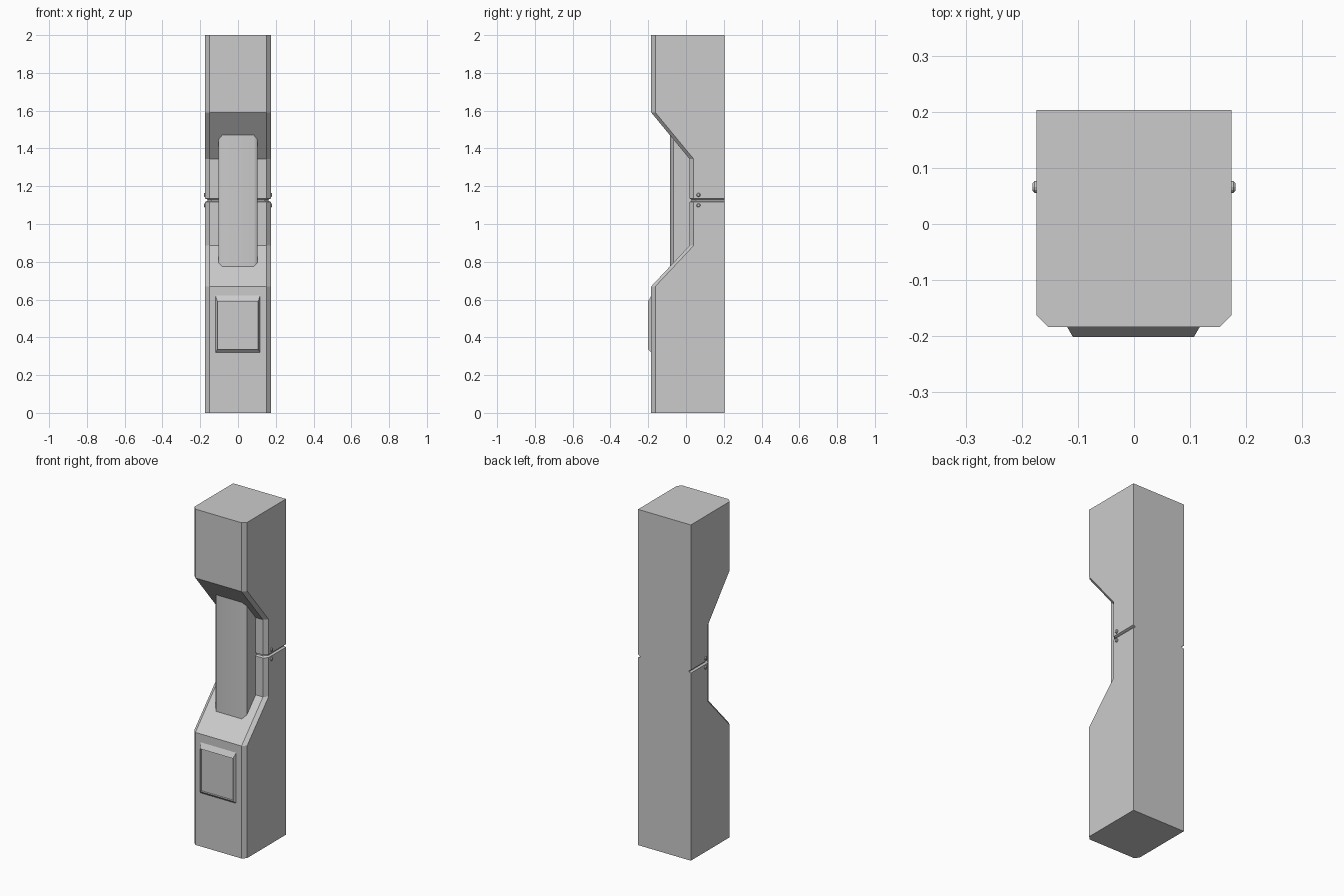
import bpy, bmesh, math
from mathutils import Matrix

if "Cube" in bpy.data.objects:
    bpy.data.objects.remove(bpy.data.objects["Cube"])

HALF, BACK, CHAMFER = 0.174, 0.203, 0.022


def finish(name, bm):
    bmesh.ops.recalc_face_normals(bm, faces=bm.faces)
    me = bpy.data.meshes.new(name)
    bm.to_mesh(me)
    bm.free()
    ob = bpy.data.objects.new(name, me)
    bpy.context.collection.objects.link(ob)
    return ob


def loft(bm, rings):
    """Skin a stack of equal-length rings and cap both ends; returns the last cap."""
    vs = [[bm.verts.new(p) for p in r] for r in rings]
    n = len(vs[0])
    for a, b in zip(vs, vs[1:]):
        for i in range(n):
            j = (i + 1) % n
            bm.faces.new((a[i], a[j], b[j], b[i]))
    bm.faces.new(vs[0][::-1])
    return bm.faces.new(vs[-1])


def section(half, front, back, c, z):
    """Box outline with both front corners chamfered."""
    return [(-half, back, z), (-half, front + c, z), (-half + c, front, z),
            (half - c, front, z), (half, front + c, z), (half, back, z)]


# Column body: front depth varies with height, thin groove at mid height
# (front y, z, groove inset)
levels = [(-0.184, 0, 0), (-0.184, 0.67, 0), (0.018, 0.885, 0),
          (0.018, 1.117, 0), (0.018, 1.122, 0.012), (0.018, 1.130, 0.012),
          (0.018, 1.135, 0), (0.018, 1.345, 0), (-0.184, 1.59, 0), (-0.184, 2, 0)]
bm = bmesh.new()
loft(bm, [section(HALF - g, y + g, BACK, CHAMFER, z) for y, z, g in levels])
finish("column_body", bm)

# Central panel: chamfered bar whose ends are trimmed by the sloping recess
bm = bmesh.new()
loft(bm, [section(0.104, -0.085, 0.03, 0.02, z) for z in (0.775, 1.472)])
for end, ys in ((1.472, 1.345), (0.775, 0.885)):
    for v in bm.verts:
        if abs(v.co.z - end) < 1e-4:
            t = (v.co.y - 0.018) / -0.202
            far = 1.59 if end > 1 else 0.67
            v.co.z = ys + t * (far - ys)
for f in bm.faces:
    f.smooth = True
bm.normal_update()
for e in bm.edges:
    a, b = e.verts
    vertical = abs(a.co.x - b.co.x) < 1e-4 and abs(a.co.y - b.co.y) < 1e-4
    e.smooth = vertical and a.co.y < -0.08
panel = finish("center_panel", bm)
mod = panel.modifiers.new("weighted_normals", 'WEIGHTED_NORMAL')
mod.keep_sharp = True

# Raised plate with sloped edges and a recessed window
bm = bmesh.new()


def rect(x0, x1, z0, z1, y):
    return [(x0, y, z0), (x1, y, z0), (x1, y, z1), (x0, y, z1)]


cap = loft(bm, [rect(-0.12, 0.118, 0.317, 0.624, -0.182),
                rect(-0.109, 0.107, 0.336, 0.59, -0.201)])
bmesh.ops.inset_region(bm, faces=[cap], thickness=0.024)
bmesh.ops.inset_region(bm, faces=[cap], thickness=0.0001)
bmesh.ops.translate(bm, verts=cap.verts, vec=(0, 0.012, 0))
finish("front_plate", bm)

# Small bolts above and below the groove on both sides
for side, label in ((-1, "left"), (1, "right")):
    for z, pos in ((1.099, "lower"), (1.154, "upper")):
        bm = bmesh.new()
        rings = [[(side * x, 0.066 + r * math.cos(a), z + r * math.sin(a))
                  for a in (math.tau * i / 12 for i in range(12))]
                 for x, r in ((0.168, 0.0105), (0.177, 0.0105), (0.181, 0.007))]
        loft(bm, rings)
        finish("bolt_%s_%s" % (label, pos), bm)
